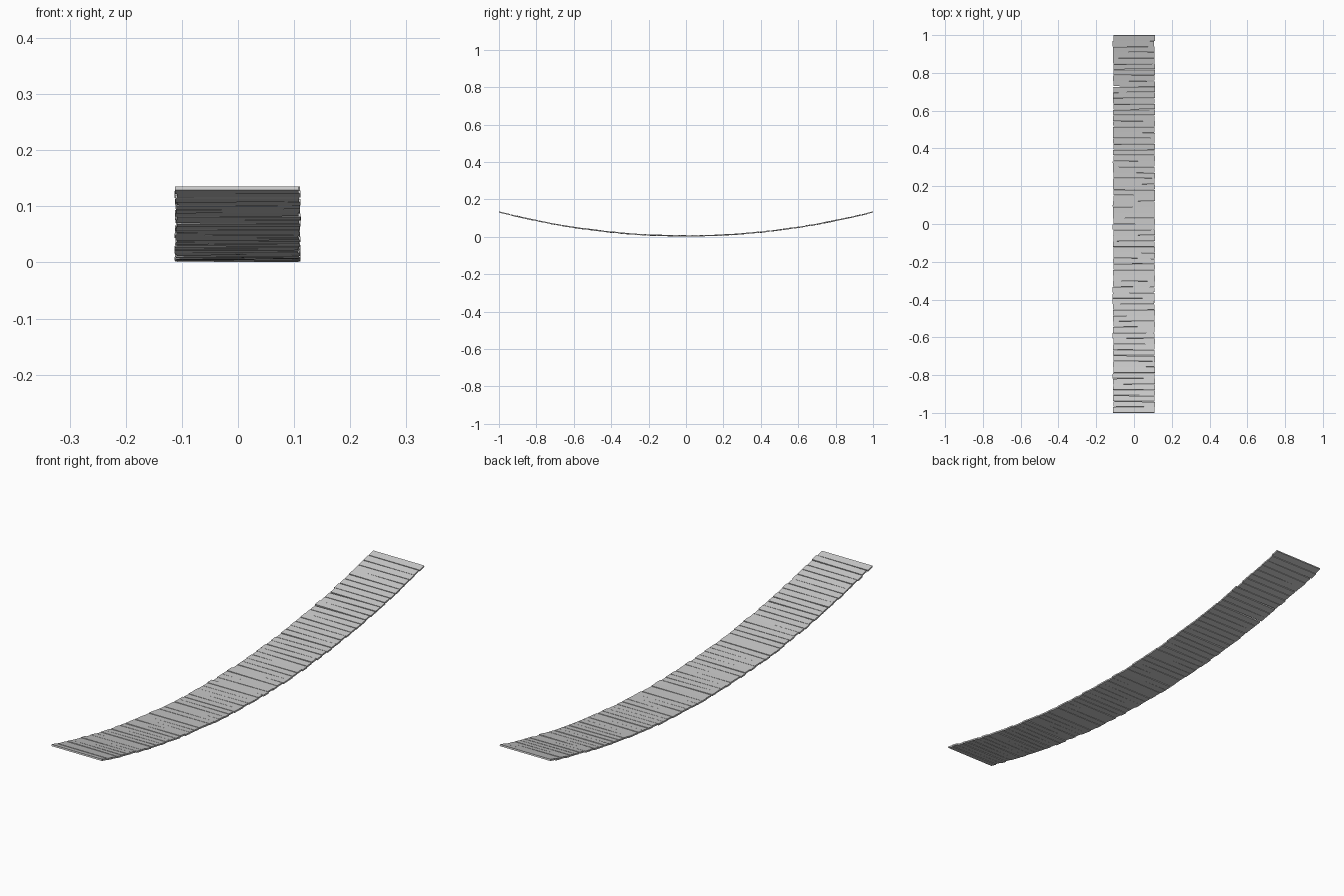
import bpy, bmesh, math, random
from mathutils import Matrix, Vector

if "Cube" in bpy.data.objects:
    bpy.data.objects.remove(bpy.data.objects["Cube"])

random.seed(4)
COUNT = 66          # planks along the span
PITCH = 2.0 / COUNT
SAG = 0.128


def sag_z(y):
    return 0.0048 + SAG * y * y


# One slightly irregular plank, following the slope of the sagging span
def plank(i):
    y = -1 + PITCH * (i + 0.5)
    end = i in (0, COUNT - 1)
    width = PITCH * random.uniform(0.88, 0.98)
    slope = math.atan(2 * SAG * y)
    yaw = 0 if end else random.uniform(-0.012, 0.012)
    roll = 0 if end else random.uniform(-0.006, 0.006)
    off = Vector((random.uniform(-0.003, 0.002), y,
                  sag_z(y) + random.uniform(-0.0008, 0.0008)))
    if end:
        width = PITCH * 0.96
    bm = bmesh.new()
    bmesh.ops.create_cube(bm, size=1, matrix=Matrix.Diagonal((0.22, width, 0.0062, 1)))
    bm.transform(Matrix.Translation(off) @ Matrix.Rotation(slope, 4, 'X')
                 @ Matrix.Rotation(yaw, 4, 'Z') @ Matrix.Rotation(roll, 4, 'Y'))
    me = bpy.data.meshes.new("plank")
    bm.to_mesh(me)
    bm.free()
    bpy.context.collection.objects.link(bpy.data.objects.new(f"plank_{i + 1:02d}", me))


for i in range(COUNT):
    plank(i)
